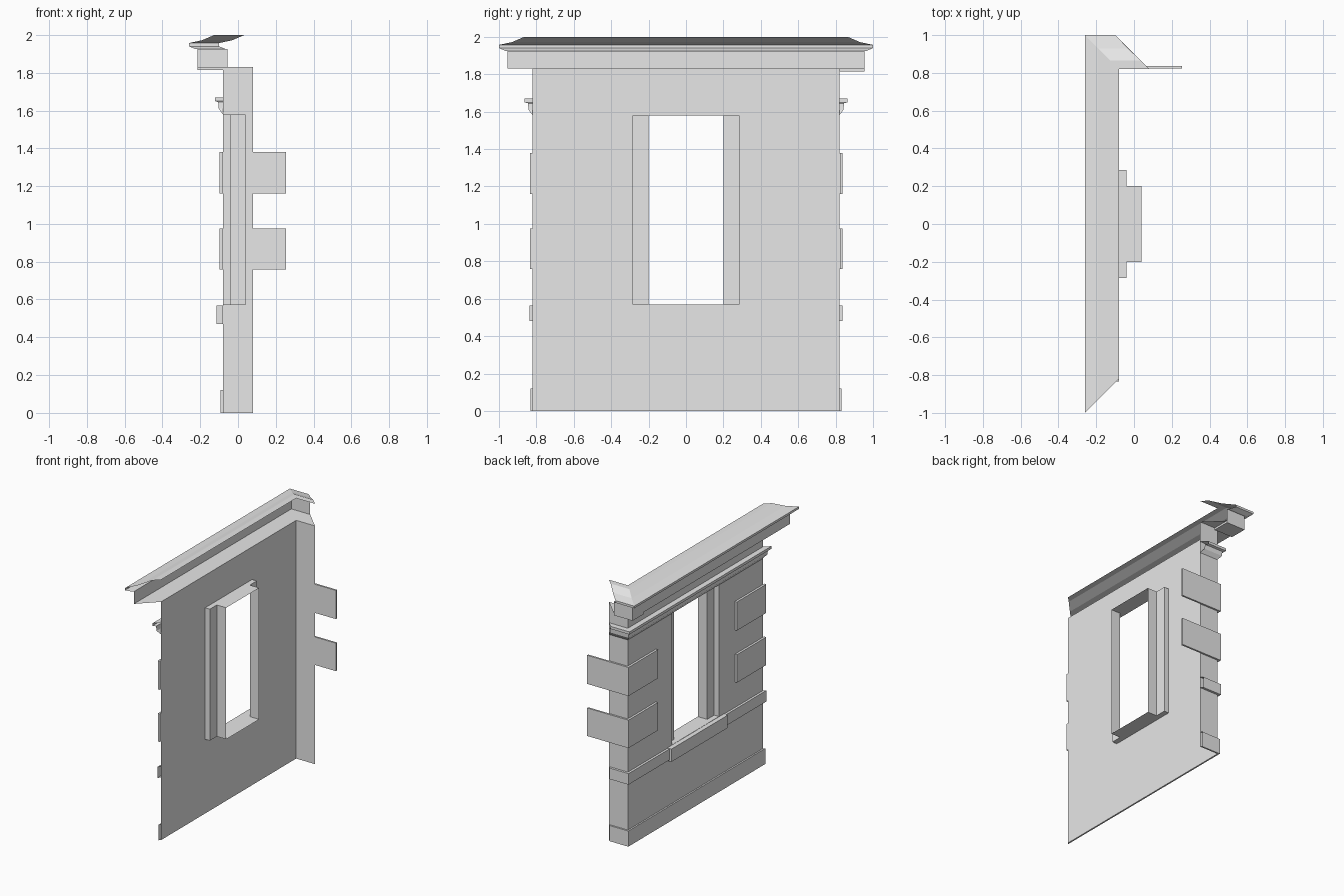
import bpy
import bmesh

if "Cube" in bpy.data.objects:
    bpy.data.objects.remove(bpy.data.objects["Cube"], do_unlink=True)

# Single plaster colour
plaster = bpy.data.materials.new("grey_plaster")
plaster.use_nodes = True
COLOR = (0.8, 0.8, 0.8, 1)
plaster.diffuse_color = COLOR
plaster.node_tree.nodes["Principled BSDF"].inputs["Base Color"].default_value = COLOR

FACE_X, SIDE_Y, TOP_Z = -0.08, 0.82, 1.83      # outer wall face, wall end, wall top
OPEN_Y, JAMB_Y = 0.285, 0.2                    # outer and inner half widths of opening
SILL_Z, HEAD_Z = 0.57, 1.58


def make(name, quads):
    """Object from a list of corner loops."""
    bm = bmesh.new()
    for quad in quads:
        bm.faces.new([bm.verts.new(p) for p in quad])
    bmesh.ops.remove_doubles(bm, verts=bm.verts, dist=0.0005)
    mesh = bpy.data.meshes.new(name)
    bm.to_mesh(mesh)
    bm.free()
    mesh.materials.append(plaster)
    obj = bpy.data.objects.new(name, mesh)
    bpy.context.collection.objects.link(obj)
    return obj


def box(name, x, y, z):
    bm = bmesh.new()
    bmesh.ops.create_cube(bm, size=1)
    for v in bm.verts:
        v.co = [r[0] if c < 0 else r[1] for c, r in zip(v.co, (x, y, z))]
    mesh = bpy.data.meshes.new(name)
    bm.to_mesh(mesh)
    bm.free()
    mesh.materials.append(plaster)
    obj = bpy.data.objects.new(name, mesh)
    bpy.context.collection.objects.link(obj)
    return obj


def moulding(name, profile):
    """Run a (projection, height) profile along the face and round the corner, mitred."""
    def station(d, z):
        return [(FACE_X - d, -SIDE_Y - d, z), (FACE_X - d, SIDE_Y + d, z),
                (-FACE_X - d, SIDE_Y + d, z)]
    quads = []
    for low, high in zip(profile, profile[1:]):
        a, b = station(*low), station(*high)
        for i in range(2):
            quads.append((a[i + 1], a[i], b[i], b[i + 1]))
    return make(name, quads)


# Wall face around the opening, and the short return wall
ys = (-SIDE_Y, -OPEN_Y, OPEN_Y, SIDE_Y)
zs = (0, SILL_Z, HEAD_Z, TOP_Z)
wall = []
for i in range(3):
    for j in range(3):
        if (i, j) != (1, 1):
            (y0, y1), (z0, z1) = ys[i:i + 2], zs[j:j + 2]
            wall.append([(FACE_X, y1, z0), (FACE_X, y0, z0), (FACE_X, y0, z1), (FACE_X, y1, z1)])
for z0, z1 in zip(zs, zs[1:]):
    wall.append([(-FACE_X, SIDE_Y, z0), (FACE_X, SIDE_Y, z0), (FACE_X, SIDE_Y, z1), (-FACE_X, SIDE_Y, z1)])
make("wall", wall)

# Stepped window reveal: jambs, sill floor and head
step = [(FACE_X, OPEN_Y), (-0.04, OPEN_Y), (-0.04, JAMB_Y), (0.04, JAMB_Y)]
reveal = []
for s in (1, -1):
    for (x0, y0), (x1, y1) in zip(step, step[1:]):
        quad = [(x0, s * y0, SILL_Z), (x0, s * y0, HEAD_Z), (x1, s * y1, HEAD_Z), (x1, s * y1, SILL_Z)]
        reveal.append(quad[::s])
for (x0, x1, y), s in (((FACE_X, -0.04, OPEN_Y), 1), ((-0.04, 0.04, JAMB_Y), 1)):
    floor = [(x0, -y), (x1, -y), (x1, y), (x0, y)]
    reveal.append([(a, b, SILL_Z) for a, b in floor])
    reveal.append([(a, b, HEAD_Z) for a, b in reversed(floor)])
make("window_reveal", reveal)

# Horizontal mouldings
moulding("plinth", [(0, 0), (0.012, 0), (0.012, 0.12), (0, 0.12)])
moulding("sill_band", [(0, 0.48), (0.018, 0.48), (0.018, 0.565), (0, 0.565)])
moulding("head_moulding", [(0, 1.58), (0.022, 1.61), (0.025, 1.645), (0.043, 1.65),
                           (0.043, 1.67), (0, 1.67)])
moulding("cornice", [(0, TOP_Z), (0.135, TOP_Z), (0.135, 1.925), (0.145, 1.925),
                     (0.18, 1.94), (0.18, 1.957)])
moulding("cornice_roof", [(0.18, 1.957), (0.11, 1.972), (0.045, 2), (0, 2)])

# Drop panel under the cornice return
box("cornice_return_panel", (-0.215, -0.055), (SIDE_Y, 0.955), (1.815, TOP_Z))

# Projecting window sill
box("window_sill", (-0.115, FACE_X), (-0.34, 0.34), (0.47, 0.568))

# Corner blocks
for name, low, high in (("lower", 0.76, 0.975), ("upper", 1.16, 1.38)):
    for side, span in (("far", (0.48, 0.835)), ("near", (-0.835, -0.48))):
        box(f"{name}_{side}_corner_block", (-0.097, FACE_X), span, (low, high))
    box(f"{name}_return_corner_block", (-0.097, 0.255), (SIDE_Y + 0.003, 0.837), (low, high))
